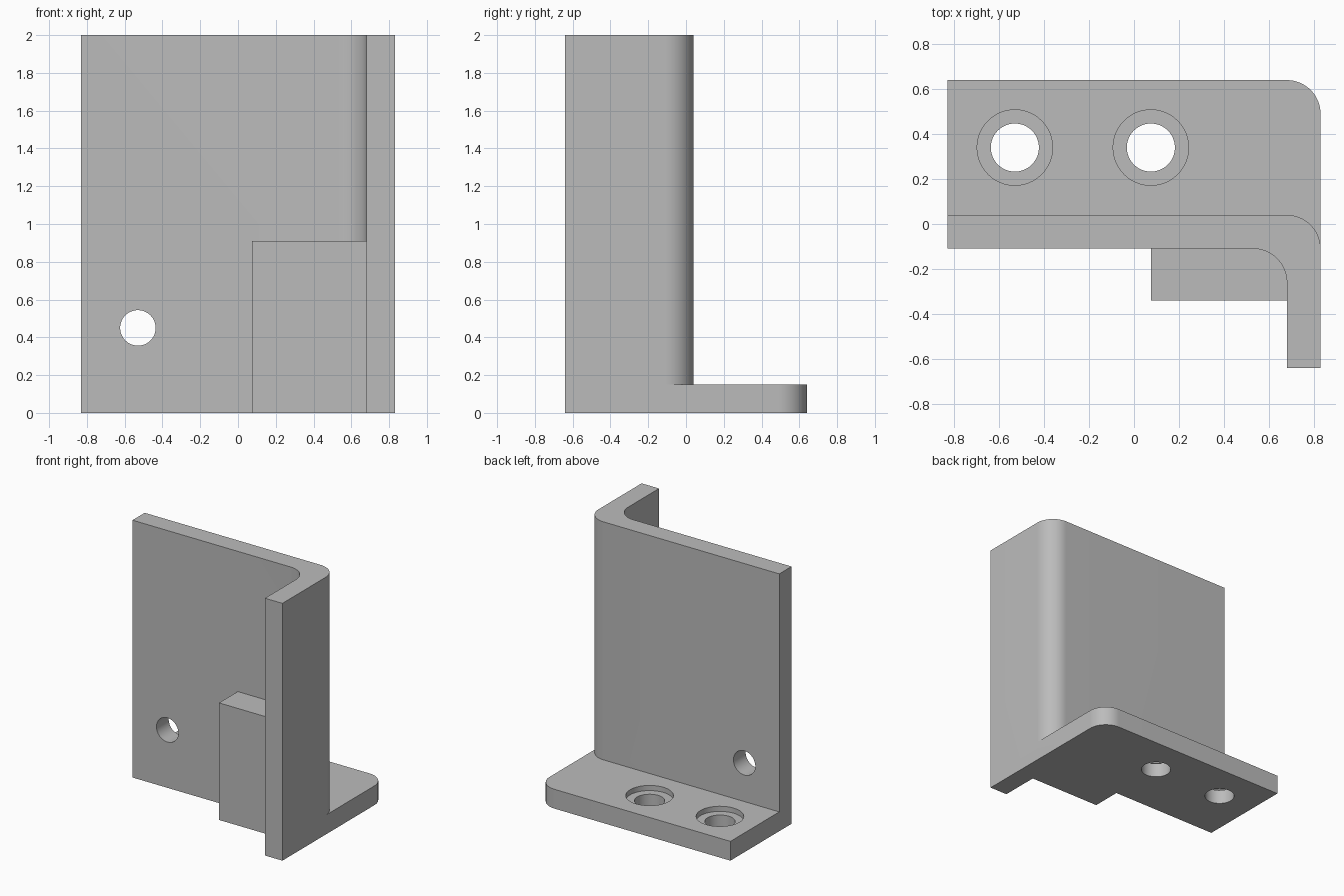
import bpy, bmesh, math

if "Cube" in bpy.data.objects:
    bpy.data.objects.remove(bpy.data.objects["Cube"])

grey = bpy.data.materials.new("plain grey")
grey.diffuse_color = (0.5, 0.5, 0.5, 1)
grey.use_nodes = True
grey.node_tree.nodes["Principled BSDF"].inputs["Base Color"].default_value = grey.diffuse_color
R = 0.15   # bend radius
T = 0.15   # plate thickness


def arc(cx, cy, r, a0, a1, n=16):
    """Points along an arc, angles in degrees."""
    angles = [math.radians(a0 + (a1 - a0) * i / n) for i in range(n + 1)]
    return [(cx + r * math.cos(a), cy + r * math.sin(a)) for a in angles]


def prism(name, outline, z0, z1):
    """Extrude a plan outline (counter-clockwise) from z0 to z1."""
    bm = bmesh.new()
    low = [bm.verts.new((x, y, z0)) for x, y in outline]
    top = [bm.verts.new((x, y, z1)) for x, y in outline]
    n = len(outline)
    bm.faces.new(low[::-1])
    bm.faces.new(top)
    for i in range(n):
        j = (i + 1) % n
        bm.faces.new((low[i], low[j], top[j], top[i]))
    mesh = bpy.data.meshes.new(name)
    bm.to_mesh(mesh)
    bm.free()
    ob = bpy.data.objects.new(name, mesh)
    bpy.context.collection.objects.link(ob)
    mesh.materials.append(grey)
    return ob


def cylinder(name, radius, z0, z1, x, y):
    return prism(name, arc(x, y, radius, 0, 360, 48)[:-1], z0, z1)


def combine(target, tool, operation):
    """Apply a boolean and discard the tool object."""
    mod = target.modifiers.new(operation, 'BOOLEAN')
    mod.operation = operation
    mod.solver = 'EXACT'
    mod.object = tool
    bpy.context.view_layer.objects.active = target
    bpy.ops.object.modifier_apply(modifier=mod.name)
    bpy.data.objects.remove(tool, do_unlink=True)


# Upright plate bent forward into a side flange
wall = [(-0.83, 0.04), (-0.83, -0.11)]
wall += arc(0.68 - R, -0.11 - R, R, 90, 0)
wall += [(0.68, -0.64), (0.83, -0.64)]
wall += arc(0.83 - R, 0.04 - R, R, 0, 90)
bracket = prism("angle_bracket", wall, 0, 2)

# Foot plate with one rounded corner
foot = [(-0.83, 0.64), (-0.83, -0.11), (0.83, -0.11)]
foot += arc(0.83 - R, 0.64 - R, R, 0, 90)
combine(bracket, prism("foot_plate", foot, 0, T), 'UNION')

# Block filling the inside corner
block = [(0.075, -0.34), (0.75, -0.34), (0.75, -0.06), (0.075, -0.06)]
combine(bracket, prism("corner_block", block, 0, 0.91), 'UNION')

# Counterbored screw holes in the foot
for x in (-0.53, 0.075):
    combine(bracket, cylinder("screw_hole", 0.107, -0.1, 0.3, x, 0.34), 'DIFFERENCE')
    combine(bracket, cylinder("counterbore", 0.168, T - 0.04, 0.3, x, 0.34), 'DIFFERENCE')

# Round hole through the upright plate
hole = cylinder("wall_hole", 0.094, -0.3, 0.3, 0, 0)
hole.rotation_euler = (math.pi / 2, 0, 0)
hole.location = (-0.53, 0, 0.45)
bpy.context.view_layer.update()
combine(bracket, hole, 'DIFFERENCE')

# Smooth bends and bores, keep crisp edges
bpy.ops.object.select_all(action='DESELECT')
bracket.select_set(True)
bpy.context.view_layer.objects.active = bracket
bpy.ops.object.shade_smooth_by_angle(angle=math.radians(30))
